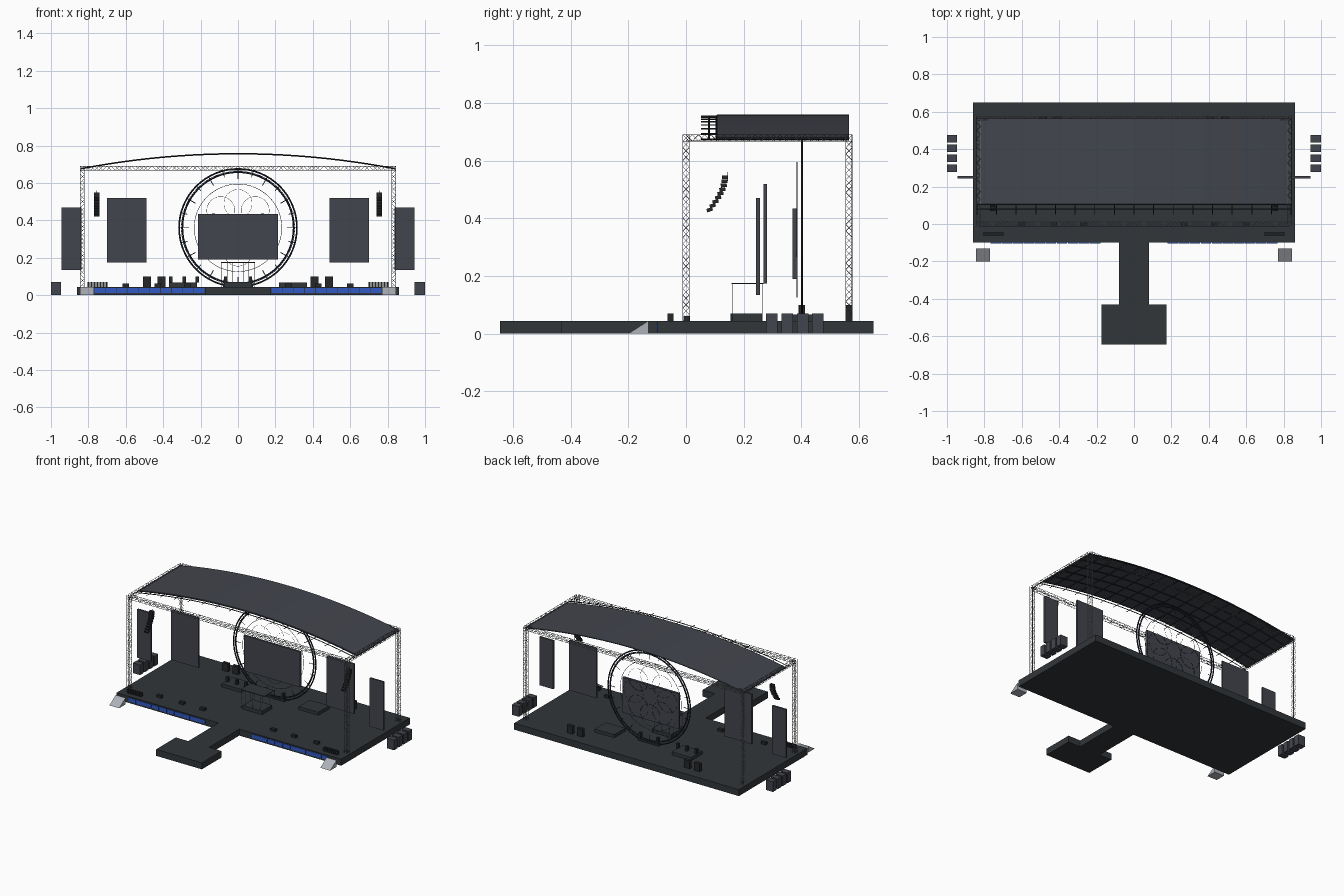
import bpy, bmesh, math
from mathutils import Vector, Matrix

if "Cube" in bpy.data.objects:
    bpy.data.objects.remove(bpy.data.objects["Cube"], do_unlink=True)


def material(name, rgb):
    m = bpy.data.materials.new(name)
    m.use_nodes = True
    color = (*rgb, 1)
    m.diffuse_color = color
    m.node_tree.nodes["Principled BSDF"].inputs["Base Color"].default_value = color
    return m


DECK = material("deck_charcoal", (0.032, 0.037, 0.042))
PANEL = material("panel_slate", (0.055, 0.06, 0.075))
BLACK = material("equipment_black", (0.018, 0.02, 0.022))
STEEL = material("truss_steel", (0.2, 0.21, 0.22))
BLUE = material("led_blue", (0.03, 0.1, 0.55))
PALE = material("ramp_grey", (0.42, 0.44, 0.48))
SIDES = (-1, 1)
TOP = 0.045


def finish(name, bm, mat):
    bmesh.ops.recalc_face_normals(bm, faces=bm.faces)
    mesh = bpy.data.meshes.new(name)
    bm.to_mesh(mesh)
    bm.free()
    mesh.materials.append(mat)
    ob = bpy.data.objects.new(name, mesh)
    bpy.context.collection.objects.link(ob)
    return ob


def add_box(bm, x, y, z, tilt=0):
    """Box from three (low, high) ranges, optionally tilted about x."""
    mid = Vector(sum(r) / 2 for r in (x, y, z))
    size = [r[1] - r[0] for r in (x, y, z)]
    mat = Matrix.Translation(mid) @ Matrix.Rotation(tilt, 4, "X") @ Matrix.Diagonal((*size, 1))
    bmesh.ops.create_cube(bm, size=1, matrix=mat)


def boxes(name, ranges, mat):
    bm = bmesh.new()
    for r in ranges:
        add_box(bm, *r)
    return finish(name, bm, mat)


def around(c, width):
    return (c - width / 2, c + width / 2)


def mirrored(x, y, z):
    return [(tuple(sorted((s * x[0], s * x[1]))), y, z) for s in SIDES]


def add_bar(bm, p, q, r):
    p, q = Vector(p), Vector(q)
    d = q - p
    mat = Matrix.Translation((p + q) / 2) @ d.to_track_quat("Z", "Y").to_matrix().to_4x4()
    bmesh.ops.create_cone(bm, cap_ends=True, segments=4, radius1=r, radius2=r,
                          depth=d.length, matrix=mat)


def truss(name, start, end, width=0.022):
    """Square lattice girder: four chords and zigzag lacing on each side."""
    bm = bmesh.new()
    a, b = Vector(start), Vector(end)
    d = (b - a).normalized()
    u = Vector((0, 1, 0)) if abs(d.y) < 0.5 else Vector((1, 0, 0))
    v = d.cross(u)
    h = width / 2
    corners = [u * h + v * h, v * h - u * h, -u * h - v * h, u * h - v * h]
    bays = round((b - a).length / width)
    for i, c in enumerate(corners):
        add_bar(bm, a + c, b + c, 0.0014)
        n = corners[(i + 1) % 4]
        for k in range(bays):
            p, q = a.lerp(b, k / bays), a.lerp(b, (k + 1) / bays)
            ends = (p + c, q + n) if k % 2 else (p + n, q + c)
            add_bar(bm, *ends, 0.0008)
    return finish(name, bm, STEEL)


def ring(name, radius, thick, y, mat, x=0, z=0.36):
    bpy.ops.mesh.primitive_torus_add(major_radius=radius, minor_radius=thick,
                                     major_segments=64, minor_segments=6,
                                     location=(x, y, z), rotation=(math.pi / 2, 0, 0))
    ob = bpy.context.object
    ob.name = name
    ob.data.materials.append(mat)
    bpy.ops.object.shade_smooth_by_angle()
    return ob


# Stage, runway and forward platform
boxes("main_stage", [((-0.86, 0.86), (-0.1, 0.65), (0, TOP))], DECK)
boxes("runway", [((-0.08, 0.08), (-0.44, -0.1), (0, TOP))], DECK)
boxes("forward_platform", [((-0.175, 0.175), (-0.645, -0.43), (0, TOP))], DECK)

# Blue lit fascia panels
fascia = []
for i in range(10):
    x = 0.18 + i * 0.059
    fascia += mirrored((x, x + 0.056), (-0.104, -0.1), (0.012, 0.038))
boxes("fascia_lights", fascia, BLUE)

# Access ramps
for s in SIDES:
    bm = bmesh.new()
    profile = [(-0.2, 0), (-0.13, 0), (-0.13, TOP)]
    face = bm.faces.new([bm.verts.new((s * 0.77, y, z)) for y, z in profile])
    res = bmesh.ops.extrude_face_region(bm, geom=[face])
    verts = [g for g in res["geom"] if isinstance(g, bmesh.types.BMVert)]
    bmesh.ops.translate(bm, verts=verts, vec=(s * 0.075, 0, 0))
    finish("left_ramp" if s > 0 else "right_ramp", bm, PALE)

# Lattice frame
for s in SIDES:
    side = "left" if s > 0 else "right"
    for y, end in ((0, "front"), (0.565, "back")):
        truss(f"{side}_{end}_column", (s * 0.832, y, TOP), (s * 0.832, y, 0.69))
    truss(f"{side}_top_truss", (s * 0.832, 0, 0.679), (s * 0.832, 0.565, 0.679))
for y, end in ((0, "front"), (0.565, "back")):
    truss(f"{end}_top_truss", (-0.832, y, 0.679), (0.832, y, 0.679))


# Arched roof sheet with ribs and purlins
def roof_z(x):
    return 0.76 - 0.08 * (x / 0.84) ** 2


xs = [-0.84 + 1.68 * i / 32 for i in range(33)]
bm = bmesh.new()
rows = [[bm.verts.new((x, y, roof_z(x))) for x in xs] for y in (0.108, 0.565)]
for i in range(32):
    bm.faces.new((rows[0][i], rows[0][i + 1], rows[1][i + 1], rows[1][i]))
roof = finish("roof_sheet", bm, PANEL)
solid = roof.modifiers.new("thickness", "SOLIDIFY")
solid.thickness = 0.004

bm = bmesh.new()
for y in (0.08, 0.105, 0.2, 0.29, 0.38, 0.47, 0.56):
    for a, b in zip(xs, xs[1:]):
        add_bar(bm, (a, y, roof_z(a) - 0.005), (b, y, roof_z(b) - 0.005), 0.003)
for x in xs[::2]:
    add_bar(bm, (x, 0.052, roof_z(x) - 0.005), (x, 0.565, roof_z(x) - 0.005), 0.0025)
finish("roof_ribs", bm, BLACK)

# Video screens
boxes("centre_screen", [((-0.215, 0.215), (0.37, 0.386), (0.19, 0.435))], PANEL)
boxes("side_screens", mirrored((0.49, 0.7), (0.268, 0.281), (0.175, 0.52)), PANEL)
boxes("outer_screens", mirrored((0.838, 0.943), (0.243, 0.256), (0.135, 0.47)), PANEL)

# Large clock ring with hour marks
ring("outer_ring", 0.315, 0.0045, 0.402, BLACK)
ring("middle_ring", 0.297, 0.004, 0.402, BLACK)
ring("accent_ring", 0.303, 0.0015, 0.402, BLUE)
ring("thin_inner_ring", 0.234, 0.0012, 0.385, BLACK)
bm = bmesh.new()
for i in range(24):
    a = math.tau * i / 24
    d = Vector((math.sin(a), 0, math.cos(a)))
    c = Vector((0, 0.402, 0.36))
    inner = 0.262 if i % 2 == 0 else 0.28
    add_bar(bm, c + d * inner, c + d * 0.315, 0.0022)
finish("hour_marks", bm, BLACK)
for i in range(8):
    a = math.tau * i / 8
    ring(f"petal_{i + 1}", 0.075, 0.0008, 0.39, BLACK,
         0.13 * math.sin(a), 0.36 + 0.13 * math.cos(a))
boxes("ring_base", [((-0.08, 0.08), (0.392, 0.412), (TOP, 0.06))]
      + mirrored((0.06, 0.075), (0.392, 0.412), (TOP, 0.1)), BLACK)

# Centre riser with glass-thin top on slim posts
boxes("centre_riser", [((-0.075, 0.075), (0.155, 0.265), (TOP, 0.07))], DECK)
boxes("raised_top", [((-0.09, 0.09), (0.158, 0.268), (0.172, 0.176))], DECK)
bm = bmesh.new()
for i in range(7):
    x = -0.087 + i * 0.029
    for y in (0.161, 0.265):
        add_bar(bm, (x, y, TOP), (x, y, 0.174), 0.001)
finish("raised_top_posts", bm, STEEL)

# Musician platforms and instruments
boxes("musician_platforms", mirrored((0.22, 0.37), (0.35, 0.47), (TOP, 0.067)), DECK)
boxes("instruments", [(around(x, 0.018), around(0.4, 0.02), (0.067, 0.1))
                      for x in (-0.36, -0.288, -0.218)], BLACK)

# Back-line amplifiers
amps = []
for x in (0.41, 0.487):
    amps += mirrored(around(x, 0.043), around(0.565, 0.022), (TOP, 0.1))
boxes("amplifiers", amps, BLACK)

# Floor monitors and front effect boxes
monitors, effects = [], []
for x in (0.27, 0.43, 0.6):
    monitors += mirrored(around(x, 0.035), around(0.003, 0.022), (TOP, 0.062))
for i in range(7):
    effects += mirrored(around(0.703 + i * 0.016, 0.012), around(-0.054, 0.02), (TOP, 0.07))
boxes("floor_monitors", monitors, BLACK)
boxes("front_effect_boxes", effects, BLACK)

# Ground subwoofers
subs = []
for i in range(4):
    subs += mirrored((0.945, 1.0), around(0.298 + i * 0.053, 0.04), (0, 0.07))
boxes("subwoofers", subs, PANEL)

# Curved hanging speaker arrays
for s in SIDES:
    bm = bmesh.new()
    for i in range(9):
        t = i / 8
        y = 0.082 + 0.053 * math.sin(t * math.pi / 2)
        add_box(bm, around(s * 0.755, 0.03), around(y, 0.021),
                around(0.43 + 0.113 * t, 0.0125), 0.35 * (1 - t))
    add_bar(bm, (s * 0.755, 0.145, 0.53), (s * 0.755, 0.145, 0.56), 0.001)
    finish("left_speaker_array" if s > 0 else "right_speaker_array", bm, BLACK)
